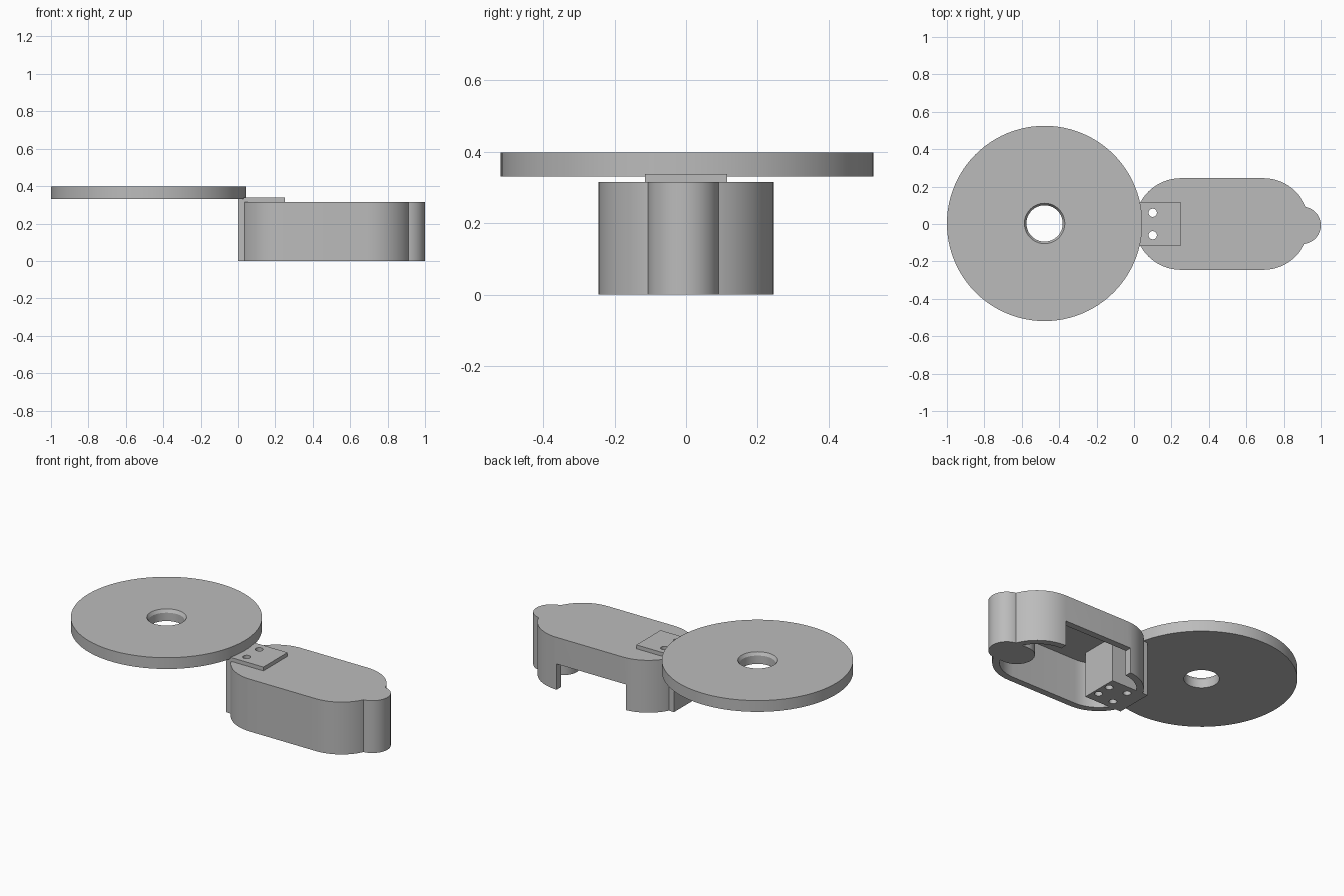
import bpy, bmesh, math

if "Cube" in bpy.data.objects:
    bpy.data.objects.remove(bpy.data.objects["Cube"])

grey = bpy.data.materials.new("grey")
grey.diffuse_color = (0.5, 0.5, 0.5, 1)
grey.use_nodes = True
grey.node_tree.nodes["Principled BSDF"].inputs["Base Color"].default_value = grey.diffuse_color


def prism(name, outline, z0, z1):
    """Extrude a closed outline upward from z0 to z1."""
    bm = bmesh.new()
    face = bm.faces.new([bm.verts.new((x, y, z0)) for x, y in outline])
    top = bmesh.ops.extrude_face_region(bm, geom=[face])["geom"]
    bmesh.ops.translate(bm, vec=(0, 0, z1 - z0),
                        verts=[g for g in top if isinstance(g, bmesh.types.BMVert)])
    bmesh.ops.recalc_face_normals(bm, faces=bm.faces[:])
    mesh = bpy.data.meshes.new(name)
    bm.to_mesh(mesh)
    bm.free()
    mesh.materials.append(grey)
    ob = bpy.data.objects.new(name, mesh)
    bpy.context.collection.objects.link(ob)
    return ob


def stadium(x0, x1, y, r, n=32):
    """Rounded slot outline along x."""
    ends = [(x1, -math.pi / 2), (x0, math.pi / 2)]
    return [(cx + r * math.cos(a + math.pi * i / n), y + r * math.sin(a + math.pi * i / n))
            for cx, a in ends for i in range(n + 1)]


def circle(cx, cy, r, n=32):
    return [(cx + r * math.cos(2 * math.pi * i / n), cy + r * math.sin(2 * math.pi * i / n))
            for i in range(n)]


def rect(x0, x1, y0, y1):
    return [(x0, y0), (x1, y0), (x1, y1), (x0, y1)]


def combine(ob, other, operation="DIFFERENCE"):
    """Apply a boolean and discard the helper."""
    mod = ob.modifiers.new("cut", "BOOLEAN")
    mod.operation, mod.object, mod.solver = operation, other, "EXACT"
    bpy.context.view_layer.objects.active = ob
    bpy.ops.object.modifier_apply(modifier=mod.name)
    bpy.data.objects.remove(other)


def smooth(ob):
    bpy.ops.object.select_all(action="DESELECT")
    ob.select_set(True)
    bpy.context.view_layer.objects.active = ob
    bpy.ops.object.shade_smooth_by_angle(angle=math.radians(30))


# Hollow housing, open underneath, with a window low in the back wall
housing = prism("housing", stadium(0.25, 0.69, 0, 0.245), 0, 0.315)
combine(housing, prism("hollow", stadium(0.25, 0.69, 0, 0.205), -0.1, 0.275))
combine(housing, prism("window", rect(0.23, 0.69, 0.1, 0.4), -0.1, 0.155))

# Solid rounded lug at the far end
combine(housing, prism("lug", stadium(0.83, 0.9, -0.007, 0.1), 0, 0.315), "UNION")

# Mounting block that passes through the housing
block = prism("mounting_block", rect(0, 0.25, -0.115, 0.115), 0, 0.338)

# Two through holes, and two blind holes from below
for side in (-1, 1):
    for part in (housing, block):
        combine(part, prism("hole", circle(0.1, side * 0.06, 0.022), -0.1, 0.5))
    combine(block, prism("blind_hole", circle(0.215, side * 0.045, 0.022), -0.1, 0.15))

# Disc with a chamfered centre hole, lathed from its section
section = [(0.522, 0.33), (0.522, 0.398), (0.108, 0.398), (0.097, 0.38), (0.097, 0.33)]
steps = 96
bm = bmesh.new()
rings = [[bm.verts.new((-0.478 + x, 0.003 + y, z)) for x, y in circle(0, 0, r, steps)]
         for r, z in section]
for a, b in zip(rings, rings[1:] + rings[:1]):
    for i in range(steps):
        j = (i + 1) % steps
        bm.faces.new((a[i], a[j], b[j], b[i]))
bmesh.ops.recalc_face_normals(bm, faces=bm.faces[:])
mesh = bpy.data.meshes.new("disc")
bm.to_mesh(mesh)
bm.free()
mesh.materials.append(grey)
disc = bpy.data.objects.new("disc", mesh)
bpy.context.collection.objects.link(disc)

for part in (housing, block, disc):
    smooth(part)
